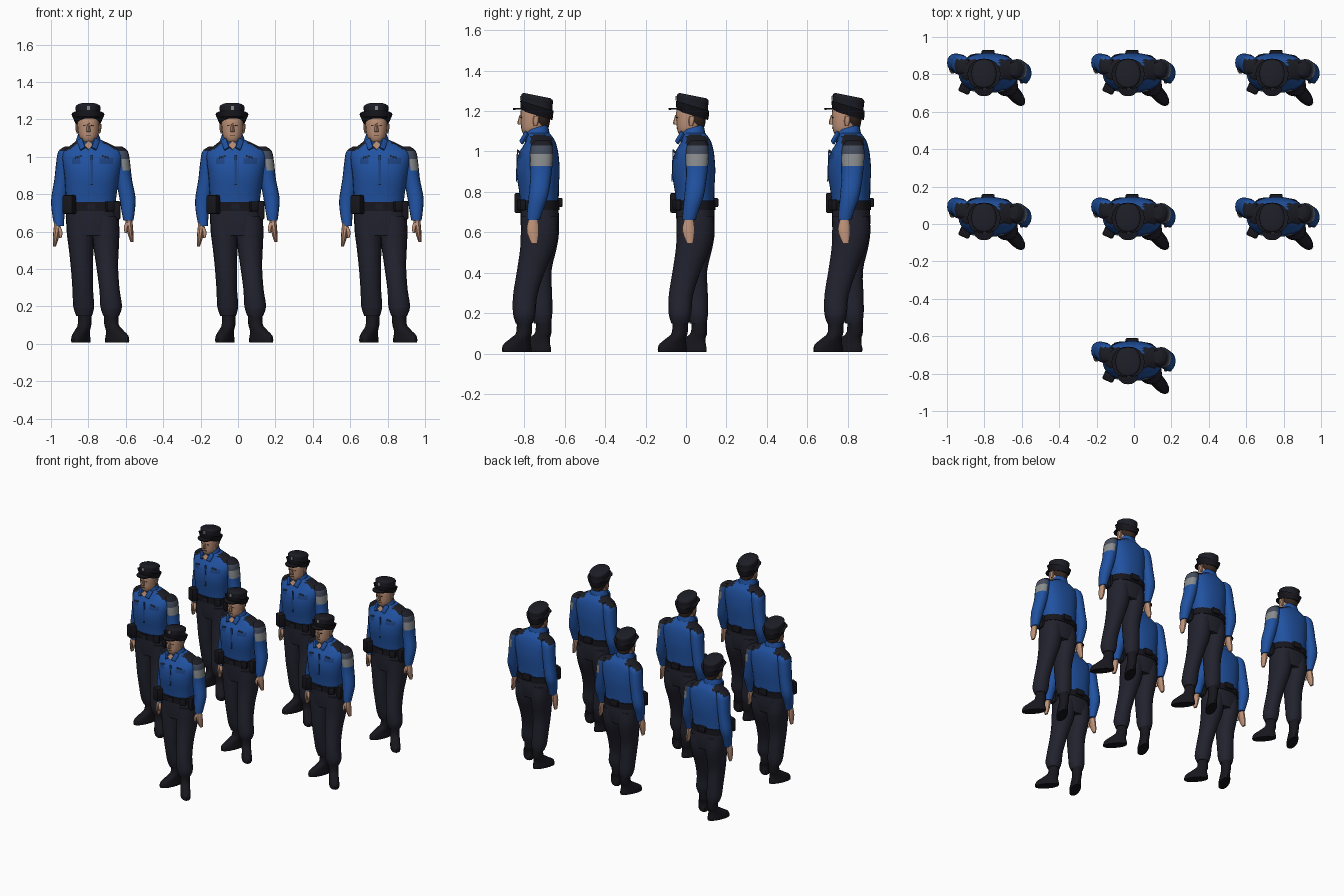
import bpy, bmesh, math
from mathutils import Matrix, Vector

if "Cube" in bpy.data.objects:
    bpy.data.objects.remove(bpy.data.objects["Cube"], do_unlink=True)


def material(name, r, g, b):
    mat = bpy.data.materials.new(name)
    mat.use_nodes = True
    mat.diffuse_color = (r, g, b, 1)
    shader = mat.node_tree.nodes["Principled BSDF"]
    shader.inputs["Base Color"].default_value = (r, g, b, 1)
    shader.inputs["Roughness"].default_value = .8
    return mat


BLUE = material("shirt blue", .015, .085, .36)
DEEP = material("deep blue", .012, .055, .22)
NAVY = material("trouser navy", .016, .016, .028)
BLACK = material("leather black", .008, .008, .012)
CLOTH = material("hat cloth", .012, .012, .019)
SKIN = material("skin", .52, .29, .19)
HAIR = material("hair brown", .035, .02, .014)
GREY = material("patch grey", .25, .26, .27)
SLATE = material("patch slate", .06, .075, .11)

# Formation: two full rows and one figure in front
SPACING = .77
STATIONS = [(column * SPACING, row * SPACING)
            for row in (0, 1) for column in (-1, 0, 1)] + [(0, -SPACING)]


def finish(name, bm, mats, rule=None, angle=40):
    """Turn a bmesh into one shared mesh, placed once per figure."""
    bmesh.ops.recalc_face_normals(bm, faces=bm.faces)
    bm.normal_update()
    for face in bm.faces:
        face.smooth = True
        if rule:
            face.material_index = rule(face.calc_center_median(), face.normal)
    mesh = bpy.data.meshes.new(name)
    bm.to_mesh(mesh)
    bm.free()
    for mat in mats:
        mesh.materials.append(mat)
    mesh.set_sharp_from_angle(angle=math.radians(angle))
    for x, y in STATIONS:
        obj = bpy.data.objects.new(name, mesh)
        obj.location = (x, y, 0)
        bpy.context.collection.objects.link(obj)


def spline(rows, steps):
    """Smoothly add sections between the given ones."""
    rows = [Vector(row) for row in rows]
    result = []
    for i in range(len(rows) - 1):
        before, a = rows[max(i - 1, 0)], rows[i]
        b, after = rows[i + 1], rows[min(i + 2, len(rows) - 1)]
        for k in range(steps):
            t = k / steps
            curve = a * 2 + (b - before) * t
            curve += (before * 2 - a * 5 + b * 4 - after) * t ** 2
            curve += (a * 3 - before - b * 3 + after) * t ** 3
            result.append(curve / 2)
    return result + [rows[-1]]


def loft(name, rows, mats, rule=None, sides=16, steps=3, power=2.2,
         tilt=0, yaw=0, origin=(0, 0, 0)):
    """Skin level rounded sections, each given as x, y, z, half width, half depth."""
    bm = bmesh.new()
    turn = Matrix.Translation(origin) @ Matrix.Rotation(math.radians(yaw), 4, "Z")
    rings = []
    for x, y, z, rx, ry in spline(rows, steps):
        ring = []
        for i in range(sides):
            a = math.tau * i / sides
            c, s = math.cos(a), math.sin(a)
            dx = math.copysign(abs(c) ** (2 / power), c) * rx
            dy = math.copysign(abs(s) ** (2 / power), s) * ry
            ring.append(bm.verts.new(turn @ Vector((x + dx, y + dy, z + tilt * dy))))
        rings.append(ring)
    for low, high in zip(rings, rings[1:]):
        for i in range(sides):
            j = (i + 1) % sides
            bm.faces.new((low[i], low[j], high[j], high[i]))
    bm.faces.new(rings[0])
    bm.faces.new(rings[-1])
    finish(name, bm, mats, rule)


def box(name, centre, size, mat, yaw=0, pitch=0, roll=0, bevel=.0):
    bm = bmesh.new()
    bmesh.ops.create_cube(bm, size=1)
    bmesh.ops.scale(bm, vec=size, verts=bm.verts)
    if bevel:
        bmesh.ops.bevel(bm, geom=bm.edges[:], offset=bevel, segments=2,
                        affect="EDGES", profile=.5)
    spin = Matrix.Rotation(math.radians(yaw), 4, "Z")
    spin = spin @ Matrix.Rotation(math.radians(roll), 4, "Y")
    spin = spin @ Matrix.Rotation(math.radians(pitch), 4, "X")
    bmesh.ops.transform(bm, matrix=Matrix.Translation(centre) @ spin, verts=bm.verts)
    finish(name, bm, [mat], angle=30)


# Shirt: dark shoulder yokes, pocket flaps and a small name strip
def shirt_rule(p, n):
    side = abs(p.x + .015)
    if p.z > 1.025 and side > .065 and .0 < p.y < .11:
        return 1
    if n.y < -.3 and .965 < p.z < .995 and .045 < side < .11:
        return 2
    return 0


loft("shirt", [(-.015, .045, .73, .13, .092), (-.015, .042, .8, .136, .097),
               (-.01, .038, .9, .148, .107), (-.008, .04, .98, .16, .1),
               (-.008, .048, 1.03, .155, .082), (-.012, .05, 1.06, .115, .068),
               (-.025, .042, 1.09, .065, .054)],
     [BLUE, CLOTH, DEEP], shirt_rule, sides=36, steps=4, power=2.4)


# Sleeves: dark shoulder caps, with a grey badge band on the left one
def sleeve_rule(p, n):
    if p.z > 1.025 and p.y < .11:
        return 1
    if p.x > 0 and n.x > .15 and p.z > .925:
        return 2 if p.z < .98 else 3
    return 0


SLEEVE = [BLUE, CLOTH, GREY, SLATE]
loft("left_sleeve", [(.125, .06, 1.055, .025, .035), (.139, .057, 1.03, .042, .052),
                     (.148, .055, .97, .045, .057), (.16, .052, .88, .043, .052),
                     (.179, .04, .78, .043, .048), (.183, .022, .7, .034, .038),
                     (.184, .015, .66, .027, .032)], SLEEVE, sleeve_rule, steps=4)
loft("right_sleeve", [(-.13, .075, 1.055, .025, .035), (-.148, .078, 1.03, .042, .05),
                      (-.158, .082, .97, .044, .054), (-.17, .09, .88, .042, .05),
                      (-.187, .094, .77, .042, .046), (-.19, .08, .69, .033, .036),
                      (-.186, .068, .63, .025, .03)], SLEEVE, sleeve_rule, steps=4)

# Hands with thumbs
HAND = [(0, 0, .03, .017, .02), (0, 0, 0, .018, .024), (.004, -.002, -.04, .018, .031),
        (.01, .001, -.08, .014, .026), (.016, .006, -.115, .008, .015)]
THUMB = [(-.008, -.015, -.01, .01, .01), (-.018, -.024, -.04, .01, .01),
         (-.016, -.026, -.068, .006, .006)]
for side, sign, origin in (("left", 1, (.187, .014, .66)), ("right", -1, (-.196, .066, .635))):
    for part, rows in (("hand", HAND), ("thumb", THUMB)):
        loft(f"{side}_{part}", [(x * sign, *rest) for x, *rest in rows], [SKIN],
             sides=10, origin=origin)

# Trousers
loft("hips", [(-.008, .045, .58, .125, .088), (-.01, .047, .65, .14, .095),
              (-.015, .045, .74, .134, .093)], [NAVY], sides=24, power=2.4)
loft("left_trouser_leg", [(.06, .045, .68, .072, .09), (.063, .045, .6, .073, .092),
                          (.065, .035, .52, .068, .085), (.071, .004, .41, .058, .07),
                          (.083, -.025, .29, .054, .06), (.092, -.03, .2, .058, .056),
                          (.092, -.03, .15, .042, .042)], [NAVY])
loft("right_trouser_leg", [(-.073, .048, .68, .072, .09), (-.073, .05, .6, .073, .092),
                           (-.069, .045, .52, .067, .085), (-.065, .035, .41, .059, .07),
                           (-.06, .045, .29, .055, .063), (-.055, .055, .2, .056, .054),
                           (-.053, .06, .15, .042, .042)], [NAVY])

# Boots, toes turned out
BOOT = [(0, -.048, 0, .036, .087), (0, -.048, .018, .037, .088), (0, -.045, .04, .035, .08),
        (0, -.022, .07, .034, .055), (0, 0, .1, .035, .04), (0, 0, .19, .037, .038)]
for side, yaw, origin in (("left", 40, (.093, -.03, .008)), ("right", -25, (-.05, .065, .008))):
    loft(f"{side}_boot", BOOT, [BLACK], yaw=yaw, origin=origin)

# Belt and its gear
loft("belt", [(-.014, .045, .71, .142, .1), (-.014, .045, .758, .14, .1)],
     [BLACK], sides=24, steps=1, power=2.4)
box("buckle", (-.014, -.056, .734), (.04, .008, .03), CLOTH)
box("holster", (-.128, -.035, .745), (.062, .075, .1), BLACK, yaw=-25, bevel=.01)
box("left_pouch", (.122, .02, .715), (.04, .065, .1), BLACK, bevel=.01)
box("front_pouch", (.085, -.045, .735), (.045, .03, .055), BLACK, yaw=25, bevel=.006)
box("back_pouch", (-.01, .142, .747), (.07, .035, .045), BLACK, bevel=.006)

# Collar, open neck and badges
loft("collar", [(-.03, .035, 1.06, .07, .062), (-.03, .032, 1.09, .066, .06),
                (-.03, .032, 1.118, .056, .054)], [BLUE], sides=20, steps=2, tilt=.3)
box("open_neck", (-.03, -.034, 1.062), (.034, .008, .036), SKIN, pitch=-20, roll=45)
for side, sign in (("left", 1), ("right", -1)):
    box(f"{side}_collar_flap", (-.03 + sign * .038, -.031, 1.068), (.032, .012, .062),
        BLUE, pitch=-20, roll=sign * 28, yaw=sign * 22, bevel=.003)
    box(f"{side}_chest_badge", (-.012 + sign * .072, -.058, 1.0), (.035, .008, .008),
        SLATE, yaw=sign * 12, roll=sign * 12)
box("shirt_placket", (-.012, -.066, .93), (.012, .006, .16), DEEP, pitch=-2)

# Head, face and hair
loft("head", [(-.03, .035, 1.03, .042, .042), (-.03, .03, 1.07, .042, .045),
              (-.03, .014, 1.085, .038, .048), (-.03, .014, 1.11, .05, .058),
              (-.03, .018, 1.15, .057, .065), (-.03, .022, 1.2, .059, .07),
              (-.03, .025, 1.24, .05, .06)], [SKIN], sides=20)
loft("back_hair", [(-.03, .045, 1.13, .045, .046), (-.03, .042, 1.16, .059, .055),
                   (-.03, .042, 1.21, .061, .055)], [HAIR], tilt=-.2)
loft("nose", [(-.03, -.044, 1.132, .009, .009), (-.03, -.049, 1.14, .011, .015),
              (-.03, -.045, 1.18, .006, .008)], [SKIN], sides=8)
box("mouth", (-.03, -.044, 1.116), (.026, .006, .004), HAIR)
for side, sign in (("left", 1), ("right", -1)):
    box(f"{side}_eye", (-.03 + sign * .022, -.044, 1.168), (.014, .006, .005), HAIR, yaw=sign * 12)
    loft(f"{side}_ear", [(-.03 + sign * .058, .025, 1.125, .005, .008),
                         (-.03 + sign * .061, .027, 1.15, .008, .015),
                         (-.03 + sign * .062, .03, 1.175, .007, .013)], [SKIN], sides=8)

# Hat: crown, turned up brim, peak and front badge
loft("hat_crown", [(-.032, .032, 1.185, .064, .077), (-.032, .032, 1.235, .064, .077),
                   (-.032, .034, 1.265, .067, .078), (-.032, .034, 1.276, .055, .066)],
     [CLOTH], sides=24, power=2.3, tilt=-.2)
loft("hat_brim", [(-.032, .032, 1.178, .066, .077), (-.032, .032, 1.2, .076, .081),
                  (-.032, .032, 1.226, .088, .082), (-.032, .032, 1.22, .066, .077)],
     [BLACK], sides=24, steps=1, tilt=-.3)
loft("hat_peak", [(-.032, -.035, 1.208, .055, .05), (-.032, -.035, 1.216, .055, .052)],
     [BLACK], sides=20, steps=1, tilt=.05)
box("hat_badge", (-.03, -.047, 1.262), (.016, .008, .022), GREY)
